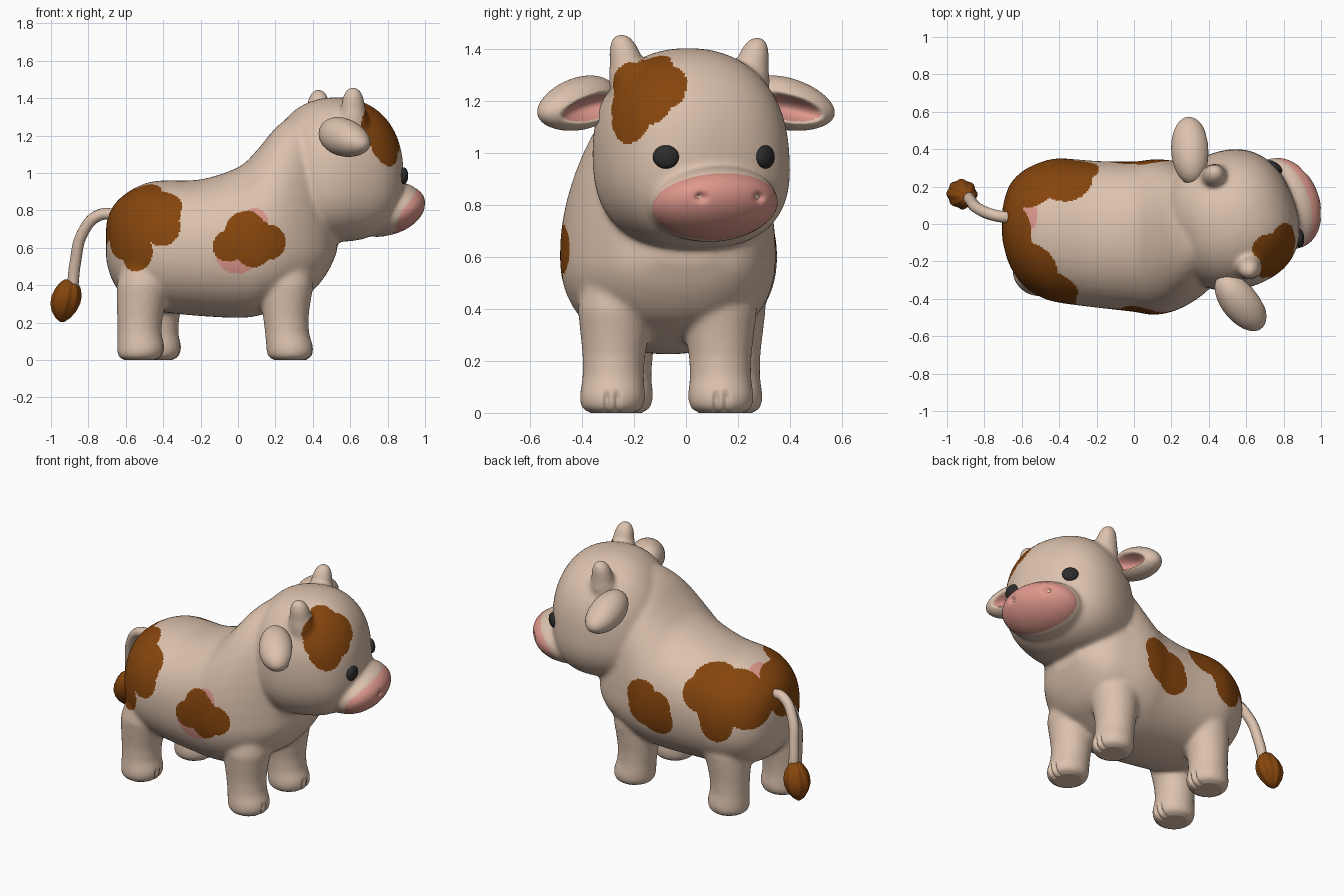
import bpy, bmesh, math
from mathutils import Matrix, Vector

if "Cube" in bpy.data.objects:
    bpy.data.objects.remove(bpy.data.objects["Cube"])

TAU = 2 * math.pi


def material(name, rgb):
    m = bpy.data.materials.new(name)
    m.diffuse_color = (*rgb, 1)
    m.use_nodes = True
    m.node_tree.nodes["Principled BSDF"].inputs["Base Color"].default_value = m.diffuse_color
    return m


CREAM = material("cream", (0.72, 0.54, 0.42))
BROWN = material("brown", (0.235, 0.06, 0.004))
PINK = material("pink", (0.73, 0.31, 0.26))
BLACK = material("black", (0.025, 0.025, 0.027))

# Head frame: turned a little to the left
HEAD = Matrix.Translation((0.52, 0.02, 0)) @ Matrix.Rotation(math.radians(21), 4, 'Z')


def loft(bm, rings):
    """Closed tube through rings of points."""
    loops = [[bm.verts.new(p) for p in ring] for ring in rings]
    n = len(loops[0])
    for a, b in zip(loops, loops[1:]):
        for i in range(n):
            j = (i + 1) % n
            bm.faces.new((a[i], a[j], b[j], b[i]))
    bm.faces.new(loops[0])
    bm.faces.new(loops[-1])


def refine(rows, steps=4):
    """Smooth (Catmull-Rom) interpolation between profile rows."""
    rows = [Vector(r) for r in rows]
    out = []
    for i in range(len(rows) - 1):
        a, b, c, d = rows[max(i - 1, 0)], rows[i], rows[i + 1], rows[min(i + 2, len(rows) - 1)]
        for k in range(steps):
            t = k / steps
            out.append(0.5 * (2 * b + (c - a) * t + (2 * a - 5 * b + 4 * c - d) * t ** 2
                              + (3 * b - a - 3 * c + d) * t ** 3))
    return out + [rows[-1]]


def disc(x, y, z, r, n=32, ripple=0.0):
    """Horizontal ring, optionally fluted."""
    pts = []
    for i in range(n):
        t = TAU * i / n
        k = r * (1 + ripple * math.cos(8 * t))
        pts.append((x + k * math.cos(t), y + k * math.sin(t), z))
    return pts


def blob(bm, shape, segs=32, rule=None):
    """Unit sphere whose points are moved by shape(co); rule(co) picks a material index."""
    verts = bmesh.ops.create_uvsphere(bm, u_segments=segs, v_segments=segs * 2 // 3, radius=1)['verts']
    if rule:
        for f in bm.faces:
            f.material_index = rule(f.calc_center_median())
    for v in verts:
        v.co = shape(v.co.copy())


def finish(name, bm, mats):
    bmesh.ops.recalc_face_normals(bm, faces=bm.faces)
    me = bpy.data.meshes.new(name)
    bm.to_mesh(me)
    bm.free()
    for m in mats:
        me.materials.append(m)
    me.polygons.foreach_set("use_smooth", [True] * len(me.polygons))
    ob = bpy.data.objects.new(name, me)
    bpy.context.collection.objects.link(ob)
    return ob


# ---- Body, head, legs and horns, fused into one soft skin ----
bm = bmesh.new()

# Torso and neck: x, centre y, half width, bottom z, top z (widest at z = 0.6)
TORSO = [(-0.705, 0.0, 0.08, 0.53, 0.73), (-0.67, -0.005, 0.205, 0.42, 0.82),
         (-0.6, -0.02, 0.30, 0.33, 0.89), (-0.5, -0.03, 0.36, 0.28, 0.943),
         (-0.4, -0.035, 0.386, 0.255, 0.96), (-0.2, -0.055, 0.392, 0.235, 0.965),
         (0.0, -0.068, 0.402, 0.225, 1.03), (0.1, -0.07, 0.416, 0.235, 1.12),
         (0.2, -0.065, 0.405, 0.265, 1.24), (0.3, -0.055, 0.37, 0.31, 1.31),
         (0.4, -0.035, 0.315, 0.37, 1.3), (0.48, -0.02, 0.23, 0.47, 1.2),
         (0.53, 0.0, 0.1, 0.58, 1.0)]
rings = []
for x, yc, w, lo, hi in refine(TORSO):
    ring = []
    for i in range(48):
        c, s = math.cos(TAU * i / 48), math.sin(TAU * i / 48)
        k = (abs(c) ** 2.2 + abs(s) ** 2.2) ** (-1 / 2.2)
        ring.append((x, yc + w * c * k, 0.6 + s * k * (hi - 0.6 if s > 0 else 0.6 - lo)))
    rings.append(ring)
loft(bm, rings)


# Head: full cheeks, rounder on top
def head_shape(d):
    p = 2.4 - 0.15 * d.z
    d /= (abs(d.x) ** p + abs(d.y) ** p + abs(d.z) ** p) ** (1 / p)
    return HEAD @ Vector((0.35 * d.x, 0.37 * d.y - 0.014 * d.z, 0.97 + d.z * (0.434 if d.z > 0 else 0.338)))


blob(bm, head_shape, 64)

# Snout behind the nose pad
blob(bm, lambda d: HEAD @ Vector((0.292 + 0.162 * d.x + 0.06 * d.z, -0.017 + 0.255 * d.y, 0.803 + 0.146 * d.z)), 48)

# Legs: height, radius, forward shift
LEG = [(-0.005, 0.05, 0.0), (0.002, 0.095, 0.0), (0.014, 0.115, 0.0), (0.035, 0.125, 0.0), (0.07, 0.127, 0.0),
       (0.14, 0.118, -0.014), (0.22, 0.121, -0.02), (0.30, 0.132, -0.02), (0.4, 0.146, -0.015),
       (0.52, 0.125, -0.01), (0.62, 0.08, 0.0), (0.67, 0.03, 0.0)]
FEET = [(0.278, -0.285), (0.278, 0.135), (-0.525, -0.255), (-0.435, 0.17)]
for fx, fy in FEET:
    lean = 0.09 if fx < 0 else -0.01
    loft(bm, [disc(fx + dx + lean * z, fy * (1 - 0.12 * z), z, r) for z, r, dx in LEG])

# Horns
HORN = [(1.20, 0.09), (1.29, 0.082), (1.34, 0.068), (1.39, 0.060), (1.425, 0.050), (1.450, 0.032), (1.460, 0.012)]
for side in (-1, 1):
    base = HEAD @ Vector((0.0, side * 0.258 - 0.008, 0))
    loft(bm, [disc(base.x, base.y + side * 0.2 * (z - 1.35), z - 0.006 * (side + 1), r) for z, r in HORN])

body = finish("body", bm, [])
mod = body.modifiers.new("fuse", 'REMESH')
mod.mode = 'VOXEL'
mod.voxel_size = 0.0092
mod = body.modifiers.new("soften", 'SMOOTH')
mod.factor = 0.5
mod.iterations = 36
skin = bpy.data.meshes.new_from_object(body.evaluated_get(bpy.context.evaluated_depsgraph_get()))
body.modifiers.clear()
body.data = skin
skin.name = "body"

# Toe clefts and flat soles
for v in skin.vertices:
    if v.co.z < 0.09:
        for fx, fy in FEET:
            dx, dy = v.co.x - fx, v.co.y - fy
            if 0.06 < dx < 0.16 and abs(dy) < 0.06:
                fade = min(1, (0.09 - v.co.z) / 0.03)
                v.co.x -= 0.018 * fade * sum(math.exp(-((dy - g) / 0.009) ** 2) for g in (-0.02, 0.02))
    if v.co.z < 0.003:
        v.co.z = 0

# Coat patches: each is a cluster of round spots (x, y, z, radius)
BROWN_SPOTS = [
    # rump, right, middle and left
    (-0.46, -0.35, 0.78, 0.16), (-0.58, -0.28, 0.71, 0.18), (-0.55, -0.36, 0.58, 0.105), (-0.55, -0.24, 0.86, 0.15),
    (-0.41, -0.36, 0.82, 0.11), (-0.40, -0.38, 0.70, 0.10), (-0.66, -0.05, 0.785, 0.175),
    (-0.59, 0.21, 0.765, 0.165), (-0.55, 0.23, 0.85, 0.15), (-0.37, 0.26, 0.88, 0.15),
    (-0.30, 0.31, 0.79, 0.115), (-0.45, 0.34, 0.72, 0.14), (-0.45, 0.33, 0.62, 0.105),
    # right flank
    (0.04, -0.47, 0.69, 0.11), (0.165, -0.48, 0.63, 0.095), (-0.05, -0.46, 0.61, 0.085),
    (0.08, -0.48, 0.595, 0.10), (0.10, -0.48, 0.65, 0.10),
    # left flank
    (0.09, 0.34, 0.68, 0.10), (0.06, 0.34, 0.60, 0.115), (-0.02, 0.33, 0.56, 0.115), (-0.02, 0.34, 0.63, 0.095),
    # brow
    (0.78, -0.09, 1.25, 0.10), (0.76, -0.19, 1.20, 0.11), (0.80, -0.215, 1.125, 0.09), (0.71, -0.12, 1.29, 0.09),
    (0.71, -0.20, 1.26, 0.095), (0.79, -0.07, 1.22, 0.08), (0.80, -0.13, 1.18, 0.09),
    (0.74, -0.23, 1.20, 0.085), (0.77, -0.235, 1.14, 0.075), (0.69, -0.12, 1.32, 0.075)]
PINK_SPOTS = [(-0.60, 0.04, 0.89, 0.095), (0.0, -0.45, 0.585, 0.125), (0.09, -0.44, 0.74, 0.075)]


def inside(p, spots):
    return any((p.x - x) ** 2 + (p.y - y) ** 2 + (p.z - z) ** 2 < r * r for x, y, z, r in spots)


skin.materials.clear()
for m in (CREAM, BROWN, PINK):
    skin.materials.append(m)
for f in skin.polygons:
    f.use_smooth = True
    f.material_index = 1 if inside(f.center, BROWN_SPOTS) else 2 if inside(f.center, PINK_SPOTS) else 0


# ---- Nose pad with two nostril dimples ----
def nose_shape(d):
    p = Vector((0.305 + 0.17 * d.x + 0.055 * d.z, -0.02 + 0.25 * d.y, 0.80 + 0.137 * d.z))
    if d.x > 0:
        for side in (-0.12, 0.12):
            r = math.hypot(p.y + 0.015 - side, p.z - 0.83)
            p.x -= 0.03 * math.exp(-(r / 0.016) ** 2)
    return HEAD @ p


bm = bmesh.new()
blob(bm, nose_shape, 96)
finish("nose_pad", bm, [PINK])


# ---- Ears with a hollow pink inside, and eyes ----
def hollow(d):
    return 1 - ((d.y - 0.0) / 0.75) ** 2 - ((d.z + 0.15) / 0.52) ** 2 if d.x > 0 else -1


# side: eye forward, eye sideways, eye turn, ear forward
FACE = {-1: (0.307, -0.222, 20, -0.11), 1: (0.318, 0.184, 33, -0.07)}
for side, label in ((-1, "right"), (1, "left")):
    u, w, turn, ear_u = FACE[side]
    place = (HEAD @ Matrix.Diagonal((1, side, 1, 1)) @ Matrix.Translation((ear_u, 0.425, 1.188))
             @ Matrix.Rotation(math.radians(-17), 4, 'Z') @ Matrix.Rotation(math.radians(-13), 4, 'X'))

    def ear_shape(d):
        depth = d.x - 0.85 * max(0, hollow(d))
        return place @ Vector((0.103 * depth, 0.185 * d.y, 0.10 * d.z * (1 - 0.12 * d.y)))

    bm = bmesh.new()
    blob(bm, ear_shape, 64, lambda c: 1 if hollow(c) > 0.2 else 0)
    finish(label + "_ear", bm, [CREAM, PINK])

    spot = (HEAD @ Matrix.Translation((u, w, 0.985))
            @ Matrix.Rotation(math.radians(turn * side), 4, 'Z') @ Matrix.Diagonal((0.024, 0.05, 0.045, 1)))
    bm = bmesh.new()
    blob(bm, lambda d: spot @ d, 32)
    finish(label + "_eye", bm, [BLACK])

# ---- Tail: a bent tube with a fluted tuft ----
curve = bpy.data.curves.new("tail", 'CURVE')
curve.dimensions = '3D'
curve.bevel_depth = 0.031
curve.bevel_resolution = 4
curve.use_fill_caps = True
line = curve.splines.new('BEZIER')
PATH = [(-0.62, 0.03, 0.77), (-0.74, 0.045, 0.775), (-0.83, 0.08, 0.68), (-0.87, 0.12, 0.52), (-0.885, 0.145, 0.38)]
line.bezier_points.add(len(PATH) - 1)
for bp, co in zip(line.bezier_points, PATH):
    bp.co = co
    bp.handle_left_type = bp.handle_right_type = 'AUTO'
curve.materials.append(CREAM)
bpy.context.collection.objects.link(bpy.data.objects.new("tail", curve))

TUFT = [(0.43, 0.025), (0.415, 0.045), (0.38, 0.066), (0.34, 0.077), (0.30, 0.076), (0.26, 0.062), (0.225, 0.038), (0.203, 0.01)]
bm = bmesh.new()
loft(bm, [disc(-0.92 + 0.17 * (z - 0.32), 0.16 - 0.1 * (z - 0.32), z, r, 64, 0.05) for z, r in TUFT])
finish("tail_tuft", bm, [BROWN])
